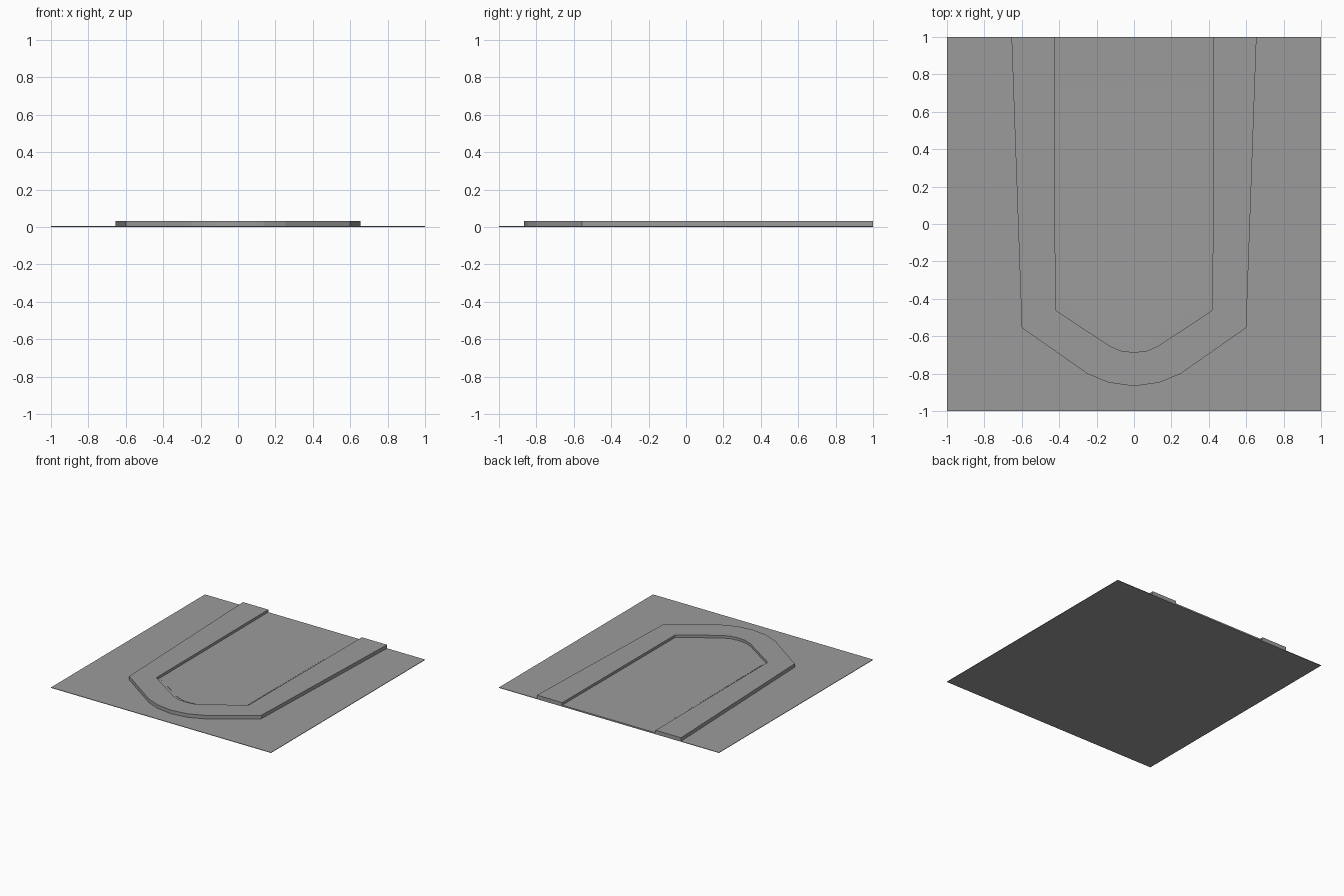
import bpy
import bmesh

cube = bpy.data.objects.get("Cube")
if cube:
    bpy.data.objects.remove(cube, do_unlink=True)

grey = bpy.data.materials.new("plain grey")
grey.use_nodes = True
color = (0.33, 0.33, 0.33, 1)
grey.diffuse_color = color
grey.node_tree.nodes["Principled BSDF"].inputs["Base Color"].default_value = color


def mirrored(half):
    """Complete a half outline, running from the back to the centre line."""
    return half + [(-x, y) for x, y in reversed(half[:-1])]


def slab(name, outline, bottom, top):
    """Extrude a flat outline upwards into a solid slab."""
    bm = bmesh.new()
    face = bm.faces.new([bm.verts.new((x, y, bottom)) for x, y in outline])
    result = bmesh.ops.extrude_face_region(bm, geom=[face])
    for v in result["geom"]:
        if isinstance(v, bmesh.types.BMVert):
            v.co.z = top
    bmesh.ops.recalc_face_normals(bm, faces=bm.faces)
    mesh = bpy.data.meshes.new(name)
    bm.to_mesh(mesh)
    bm.free()
    mesh.materials.append(grey)
    obj = bpy.data.objects.new(name, mesh)
    bpy.context.collection.objects.link(obj)
    return obj


# Half outlines of the raised band and the floor inside it
outer = [(0.655, 1), (0.6, -0.555), (0.25, -0.8), (0.135, -0.848), (0, -0.867)]
inner = [(0.425, 1), (0.42, -0.46), (0.13, -0.652), (0.07, -0.678), (0, -0.686)]
inset = [(0.392, 0.76), (0.39, -0.437), (0.11, -0.62), (0.05, -0.64), (0, -0.645)]

# Thin square ground plate
slab("ground_plate", [(-1, -1), (1, -1), (1, 1), (-1, 1)], 0, 0.004)

# Raised band, open at the back
outside, inside = mirrored(outer), mirrored(inner)
slab("raised_band", outside + inside[::-1], 0, 0.033)

# Low floor within the band
slab("inner_floor", inside, 0, 0.012)

# Faint floor panel that fades into the floor towards the back
panel = slab("floor_panel", mirrored(inset), 0.008, 0.014)
for v in panel.data.vertices:
    if v.co.z > 0.01:
        v.co.z = 0.012 + 0.002 * (0.76 - v.co.y) / 1.4
